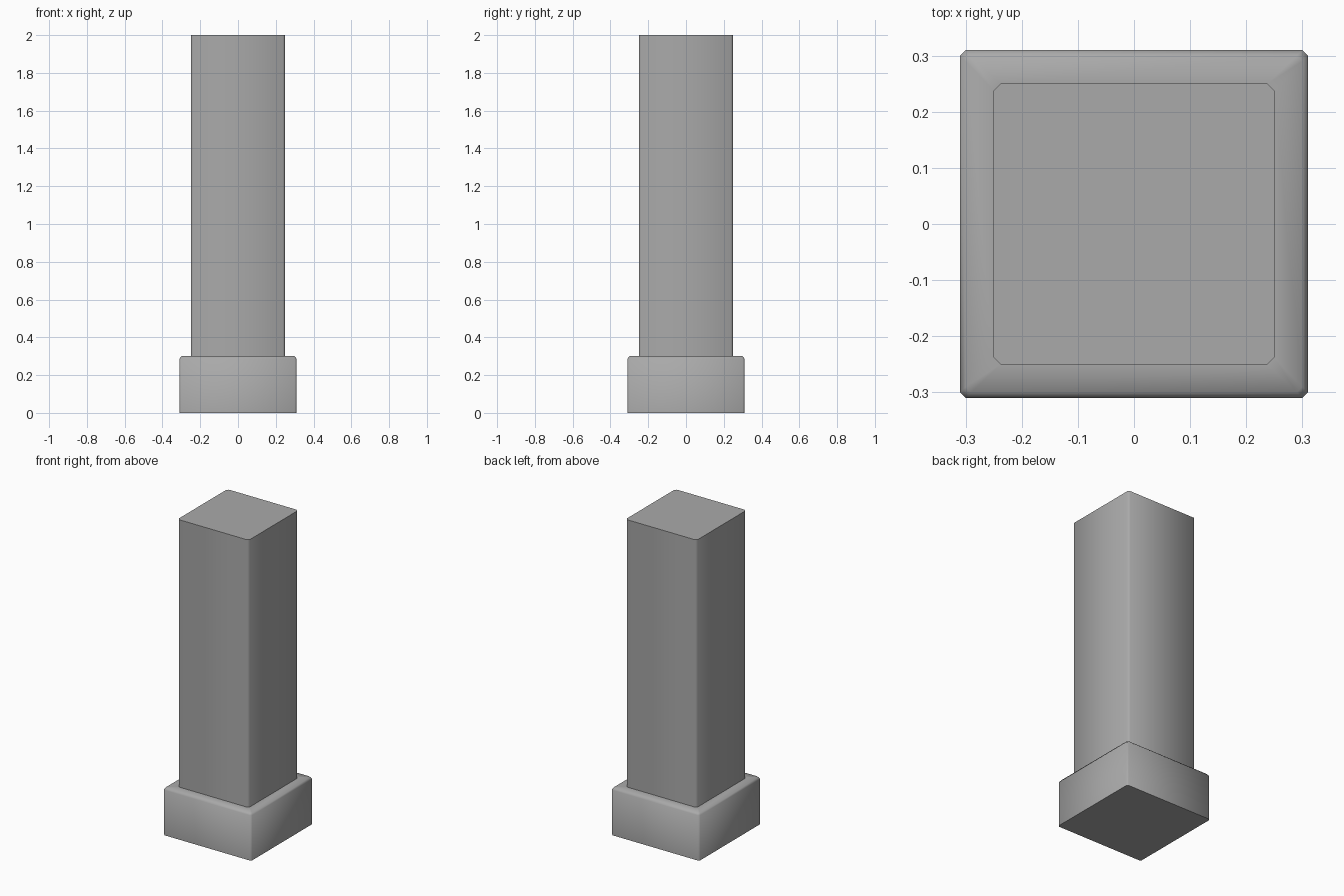
import bpy
import bmesh
import math

cube = bpy.data.objects.get("Cube")
if cube:
    bpy.data.objects.remove(cube, do_unlink=True)

# Stone material
stone = bpy.data.materials.new("grey_stone")
stone.use_nodes = True
GREY = (0.4, 0.4, 0.4, 1.0)
stone.diffuse_color = GREY
stone.node_tree.nodes["Principled BSDF"].inputs["Base Color"].default_value = GREY


def square_ring(bm, half, cut, z):
    """Square with clipped corners, counter-clockwise."""
    inner = half - cut
    points = []
    for sx, sy in ((1, 1), (-1, 1), (-1, -1), (1, -1)):
        pair = [(sx * half, sy * inner), (sx * inner, sy * half)]
        points += pair if sx * sy > 0 else pair[::-1]
    return [bm.verts.new((x, y, z)) for x, y in points]


def stacked_block(name, levels, cap_bottom=False, cap_top=False):
    """Join clipped squares given as (half width, corner cut, height)."""
    bm = bmesh.new()
    rings = [square_ring(bm, *level) for level in levels]
    for low, high in zip(rings, rings[1:]):
        for i in range(len(low)):
            j = (i + 1) % len(low)
            bm.faces.new((low[i], low[j], high[j], high[i]))
    if cap_bottom:
        bm.faces.new(rings[0][::-1])
    if cap_top:
        bm.faces.new(rings[-1])
    mesh = bpy.data.meshes.new(name)
    bm.to_mesh(mesh)
    bm.free()
    mesh.materials.append(stone)
    obj = bpy.data.objects.new(name, mesh)
    bpy.context.collection.objects.link(obj)
    bpy.ops.object.select_all(action="DESELECT")
    obj.select_set(True)
    bpy.context.view_layer.objects.active = obj
    bpy.ops.object.shade_smooth_by_angle(angle=math.radians(60))
    return obj


# Plinth with a chamfered upper edge and a ledge running in to the shaft
stacked_block("plinth", [(0.31, 0.01, 0), (0.31, 0.01, 0.287),
                         (0.3, 0.01, 0.3), (0.25, 0.012, 0.3)], cap_bottom=True)

# Tall square shaft
stacked_block("shaft", [(0.25, 0.012, 0.3), (0.25, 0.012, 2)], cap_top=True)
